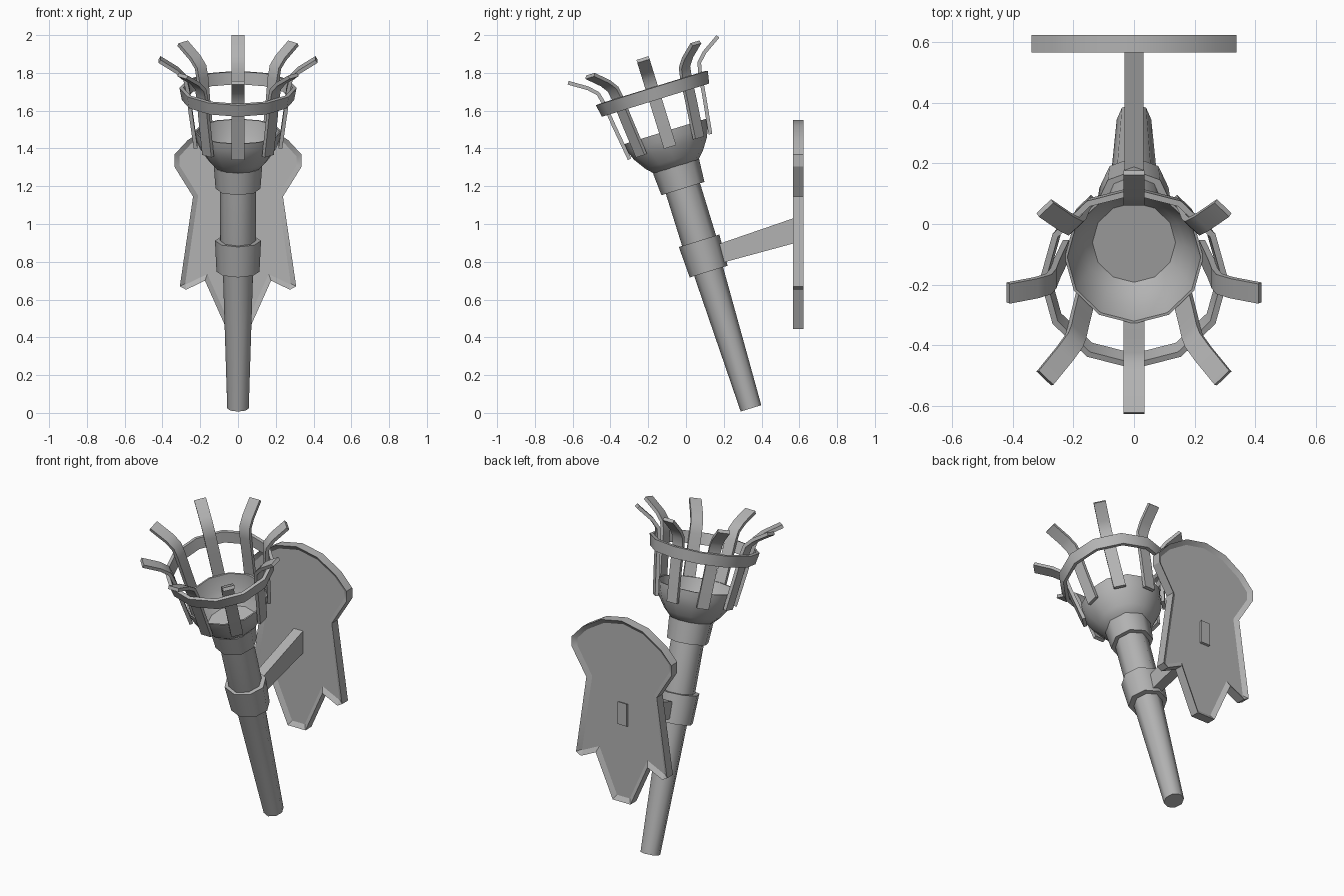
import bpy, bmesh, math
from mathutils import Matrix, Vector

if "Cube" in bpy.data.objects:
    bpy.data.objects.remove(bpy.data.objects["Cube"])

TILT = math.radians(17.2)
TORCH = Matrix.Translation((0, 0.344, 0.024)) @ Matrix.Rotation(TILT, 4, 'X')

# Dark iron colour shared by every part
iron = bpy.data.materials.new("dark_iron")
iron.diffuse_color = (0.45, 0.45, 0.45, 1)
iron.use_nodes = True
iron.node_tree.nodes["Principled BSDF"].inputs["Base Color"].default_value = iron.diffuse_color


def finish(name, bm, angle=30, matrix=None):
    bmesh.ops.recalc_face_normals(bm, faces=bm.faces)
    me = bpy.data.meshes.new(name)
    bm.to_mesh(me)
    bm.free()
    me.materials.append(iron)
    me.shade_smooth()
    me.set_sharp_from_angle(angle=math.radians(angle))
    ob = bpy.data.objects.new(name, me)
    bpy.context.collection.objects.link(ob)
    if matrix:
        ob.matrix_world = matrix
    return ob


def lathe(name, profile, sides, angle=50, closed=False, sy=1.0):
    """Spin (radius, height) points round the torch axis."""
    bm = bmesh.new()
    rings = []
    for r, z in profile:
        ring = []
        for i in range(sides):
            a = math.tau * i / sides
            ring.append(bm.verts.new((r * math.cos(a), sy * r * math.sin(a), z)))
        rings.append(ring)
    pairs = list(zip(rings, rings[1:]))
    if closed:
        pairs.append((rings[-1], rings[0]))
    else:
        bm.faces.new(rings[0])
        bm.faces.new(rings[-1])
    for a, b in pairs:
        for i in range(sides):
            j = (i + 1) % sides
            bm.faces.new((a[i], a[j], b[j], b[i]))
    return finish(name, bm, angle, TORCH)


def prism(bm, pts, axis, lo, hi):
    """Extrude a 2D outline along x or y; returns the two end faces."""
    def place(p, d):
        return (d, p[0], p[1]) if axis == 'x' else (p[0], d, p[1])
    a = [bm.verts.new(place(p, lo)) for p in pts]
    b = [bm.verts.new(place(p, hi)) for p in pts]
    ends = [bm.faces.new(a), bm.faces.new(b[::-1])]
    n = len(pts)
    for i in range(n):
        j = (i + 1) % n
        bm.faces.new((a[i], b[i], b[j], a[j]))
    bmesh.ops.recalc_face_normals(bm, faces=bm.faces)
    return ends


# Handle and its two collars
lathe("handle", [(0.057, 0), (0.08, 0.758), (0.094, 0.93), (0.095, 1.25)], 8)
lathe("bracket_collar", [(0.114, 0.758), (0.122, 0.929)], 8, 55, sy=0.92)
lathe("neck_collar", [(0.119, 1.218), (0.128, 1.342)], 8, 55)

# Hollow bowl with a flat floor
lathe("bowl", [(0.10, 1.335), (0.125, 1.342), (0.16, 1.378), (0.202, 1.44),
               (0.222, 1.49), (0.229, 1.535), (0.220, 1.535), (0.198, 1.455),
               (0.165, 1.405), (0.137, 1.37)], 12, 40)

# Basket hoop
lathe("basket_hoop", [(0.297, 1.708), (0.31, 1.775), (0.29, 1.778), (0.277, 1.711)],
      12, 35, closed=True)

# Eight flared basket bars
path = [Vector(p) for p in [(0.224, 1.45), (0.252, 1.65), (0.266, 1.77),
                            (0.28, 1.83), (0.322, 1.873), (0.415, 1.933)]]
left, right = [], []
for i, p in enumerate(path):
    t = (path[min(i + 1, len(path) - 1)] - path[max(i - 1, 0)]).normalized()
    n = Vector((t.y, -t.x)) * 0.01
    left.append(p - n)
    right.append(p + n)
for k in range(8):
    bm = bmesh.new()
    prism(bm, left + right[::-1], 'x', -0.034, 0.034)
    finish("basket_bar_%d" % (k + 1), bm, 40,
           TORCH @ Matrix.Rotation(math.tau * k / 8, 4, 'Z'))

# Wall plate with recessed front and back panels
half = [(0.06, 0.443), (0.175, 0.70), (0.275, 0.652), (0.308, 0.67), (0.238, 1.145),
        (0.337, 1.304), (0.337, 1.367), (0.265, 1.445), (0.14, 1.522)]
outline = half + [(0, 1.55)] + [(-x, z) for x, z in reversed(half)]
bm = bmesh.new()
for face in prism(bm, outline, 'y', 0.566, 0.623):
    bmesh.ops.inset_region(bm, faces=[face], thickness=0.026, depth=-0.018,
                           use_even_offset=True)
finish("wall_plate", bm, 30)

# Strut joining the plate to the collar
bm = bmesh.new()
prism(bm, [(0.10, 0.77), (0.617, 0.91), (0.617, 1.047), (0.10, 0.869)],
      'x', -0.031, 0.031)
finish("wall_strut", bm)
